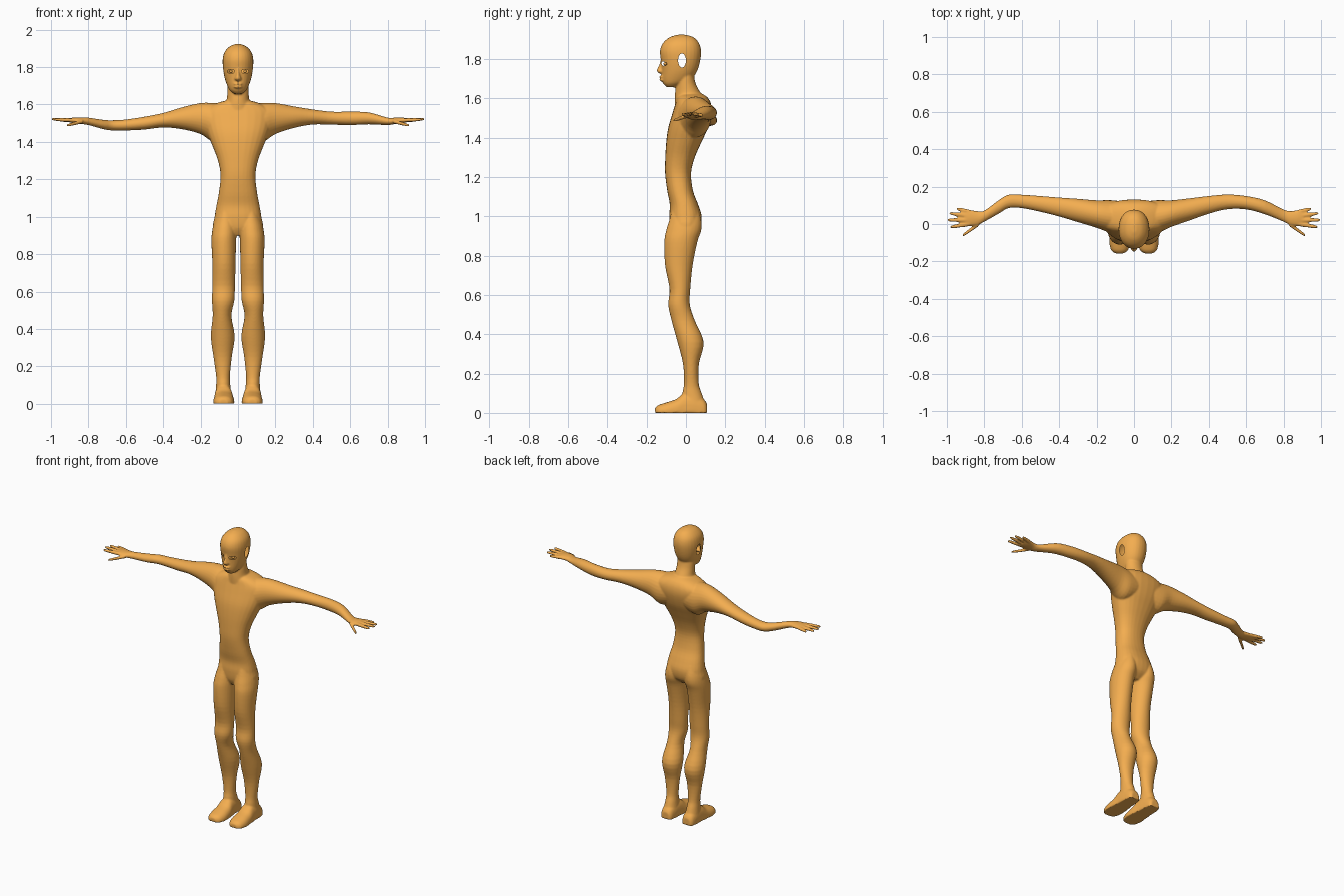
import bpy, bmesh, math

bm = bmesh.new()


def spline(rows, steps=4):
    """Catmull-Rom resampling of section rows."""
    out = []
    for i in range(len(rows) - 1):
        a, b = rows[max(i - 1, 0)], rows[i]
        c, d = rows[i + 1], rows[min(i + 2, len(rows) - 1)]
        for s in range(steps):
            t = s / steps
            out.append([0.5 * (2 * q + (r - p) * t + (2 * p - 5 * q + 4 * r - w) * t * t
                               + (3 * q - p - 3 * r + w) * t ** 3)
                        for p, q, r, w in zip(a, b, c, d)])
    return out + [list(rows[-1])]


def loft(axis, rows, flip=1, power=2.0, n=28):
    """Closed skin through rows (pos, u0, u1, v0, v1); u, v are the other axes in xyz order."""
    others = [k for k in range(3) if k != axis]
    rings = []
    for pos, u0, u1, v0, v1 in spline(rows):
        ring = []
        for k in range(n):
            a = 2 * math.pi * k / n
            c, s = math.cos(a), math.sin(a)
            co = [0, 0, 0]
            co[axis] = pos
            co[others[0]] = (u0 + u1) / 2 + (u1 - u0) / 2 * math.copysign(abs(c) ** (2 / power), c)
            co[others[1]] = (v0 + v1) / 2 + (v1 - v0) / 2 * math.copysign(abs(s) ** (2 / power), s)
            ring.append(bm.verts.new((co[0] * flip, co[1], max(co[2], 0))))
        rings.append(ring)
    faces = [bm.faces.new(rings[0]), bm.faces.new(rings[-1])]
    for r, q in zip(rings, rings[1:]):
        for k in range(n):
            j = (k + 1) % n
            faces.append(bm.faces.new((r[k], r[j], q[j], q[k])))
    bmesh.ops.recalc_face_normals(bm, faces=faces)


def sym(rows):
    """Sections (z, half width, front, back) centred on x = 0."""
    return [(z, -w, w, f, b) for z, w, f, b in rows]


# Torso
loft(2, sym([(.90, .06, -.06, .03), (.94, .13, -.08, .07), (1.0, .125, -.085, .08),
             (1.06, .115, -.082, .062), (1.13, .102, -.095, .036), (1.22, .093, -.106, .026),
             (1.30, .107, -.105, .045), (1.38, .137, -.1, .08), (1.45, .165, -.09, .112),
             (1.52, .185, -.07, .13), (1.57, .18, -.055, .128), (1.605, .12, -.045, .11),
             (1.625, .05, -.03, .08)]), power=2.3)
# Neck
loft(2, sym([(1.56, .1, -.055, .11), (1.60, .072, -.056, .09), (1.63, .06, -.055, .073),
             (1.67, .057, -.05, .052), (1.71, .056, -.045, .042), (1.75, .05, -.04, .04)]))
# Head
loft(2, sym([(1.657, .022, -.098, -.05), (1.675, .043, -.115, -.01), (1.70, .057, -.122, .03),
             (1.74, .071, -.123, .057), (1.79, .08, -.127, .072), (1.84, .082, -.132, .077),
             (1.88, .072, -.118, .067), (1.91, .045, -.085, .04), (1.924, .012, -.045, 0)]),
     power=2.15)
# Nose, lips and chin
loft(2, sym([(1.728, .012, -.138, -.1), (1.738, .019, -.148, -.1), (1.75, .013, -.147, -.1),
             (1.775, .008, -.135, -.1), (1.80, .006, -.128, -.1)]))
for z in (1.694, 1.71):
    loft(2, sym([(z - .008, .012, -.125, -.1), (z, .027, -.136, -.09), (z + .008, .012, -.125, -.1)]))

leg = [(1.04, .03, .10, -.07, .06), (.98, .01, .125, -.085, .078), (.93, .006, .137, -.1, .078),
       (.87, .01, .142, -.11, .058), (.75, .013, .137, -.106, .034), (.63, .016, .137, -.083, .022),
       (.55, .02, .139, -.09, .02), (.47, .035, .135, -.073, .045), (.36, .018, .145, -.043, .09),
       (.25, .033, .131, -.015, .066), (.15, .043, .117, -.01, .065), (.10, .041, .117, -.018, .08),
       (.04, .035, .122, -.02, .1), (0, .035, .122, -.02, .1)]
foot = [(.107, .05, .105, -.03, .045), (.09, .038, .118, -.05, .07), (.04, .032, .124, -.06, .1),
        (-.01, .028, .126, -.06, .1), (-.05, .022, .13, -.05, .07), (-.1, .02, .132, -.045, .053),
        (-.14, .032, .122, -.035, .04), (-.157, .055, .1, -.02, .025)]
shoulder = [(.05, -.05, .12, 1.42, 1.60), (.13, -.045, .128, 1.40, 1.608)]
left_arm = [(.2, -.02, .127, 1.442, 1.608), (.3, .01, .135, 1.468, 1.585), (.4, .04, .142, 1.477, 1.555),
            (.5, .065, .15, 1.466, 1.535), (.6, .085, .157, 1.461, 1.52), (.67, .085, .157, 1.461, 1.516),
            (.72, .057, .13, 1.468, 1.518), (.8, .012, .072, 1.49, 1.53)]
right_arm = [(.2, -.015, .127, 1.442, 1.608), (.3, .02, .138, 1.475, 1.59), (.4, .055, .15, 1.493, 1.574),
             (.5, .079, .158, 1.492, 1.562), (.6, .078, .15, 1.49, 1.562), (.7, .052, .127, 1.494, 1.558),
             (.8, .012, .078, 1.49, 1.53)]
palm = [(.84, -.008, .07, 1.496, 1.53), (.88, -.012, .076, 1.5, 1.53), (.905, -.005, .072, 1.506, 1.527)]
# Fingers: base x, y, z to tip x, y, z
fingers = [(.88, .065, 1.515, .948, .082, 1.515), (.88, .042, 1.517, .988, .058, 1.52),
           (.88, .02, 1.518, .997, .022, 1.522), (.88, 0, 1.516, .982, -.016, 1.52),
           (.83, 0, 1.51, .917, -.062, 1.487)]

for side, arm in ((-1, left_arm), (1, right_arm)):
    loft(2, leg, side)
    loft(1, foot, side, 2.4)
    loft(0, shoulder + arm + palm, side)
    for x0, y0, z0, x1, y1, z1 in fingers:
        rows = []
        for t, r in ((0, .012), (.4, .0115), (.75, .010), (.93, .008), (1, .005)):
            x, y, z = (a + (b - a) * t for a, b in ((x0, x1), (y0, y1), (z0, z1)))
            rows.append((x, y - r, y + r, z - r * .9, z + r * .9))
        loft(0, rows, side, n=12)

# Fuse all parts into one smooth skin
mesh = bpy.data.meshes.new("raw_body")
bm.to_mesh(mesh)
bm.free()
raw = bpy.data.objects.new("raw_body", mesh)
bpy.context.collection.objects.link(raw)
rm = raw.modifiers.new("fuse", 'REMESH')
rm.mode = 'VOXEL'
rm.voxel_size = .005
sm = raw.modifiers.new("soften", 'SMOOTH')
sm.factor = .5
sm.iterations = 5
skin = bpy.data.meshes.new_from_object(raw.evaluated_get(bpy.context.evaluated_depsgraph_get()))
bpy.data.objects.remove(raw)

# Open the eye and ear holes, snapping their rims to clean ellipses
bm = bmesh.new()
bm.from_mesh(skin)


def open_hole(axis, u, z, ru, rz, test):
    def off(p):
        return (p[axis] - u) / ru, (p.z - z) / rz
    hit = [f for f in bm.faces if test(f.calc_center_median())
           and math.hypot(*off(f.calc_center_median())) < 1]
    bmesh.ops.delete(bm, geom=hit, context='FACES')
    for v in bm.verts:
        if v.is_boundary and test(v.co):
            a, b = off(v.co)
            d = math.hypot(a, b)
            if .4 < d < 1.8:
                v.co[axis] = u + ru * a / d
                v.co.z = z + rz * b / d


for s in (-1, 1):
    open_hole(0, s * .038, 1.777, .019, .011, lambda p: p.y < -.07 and p.z > 1.7)
    open_hole(1, -.02, 1.793, .02, .036, lambda p: p.x * s > .05 and p.z > 1.7)
bm.to_mesh(skin)
bm.free()
skin.polygons.foreach_set("use_smooth", [True] * len(skin.polygons))

mat = bpy.data.materials.new("skin_orange")
mat.diffuse_color = (.9, .42, .08, 1)
skin.materials.clear()
skin.materials.append(mat)
body = bpy.data.objects.new("body", skin)
bpy.context.collection.objects.link(body)

# Eyes set inside the sockets
for s, name in ((-1, "left_eye"), (1, "right_eye")):
    bpy.ops.mesh.primitive_uv_sphere_add(segments=16, ring_count=10, radius=.009,
                                         location=(s * .038, -.105, 1.777))
    eye = bpy.context.object
    eye.name = name
    eye.data.materials.append(mat)
    bpy.ops.object.shade_smooth()
